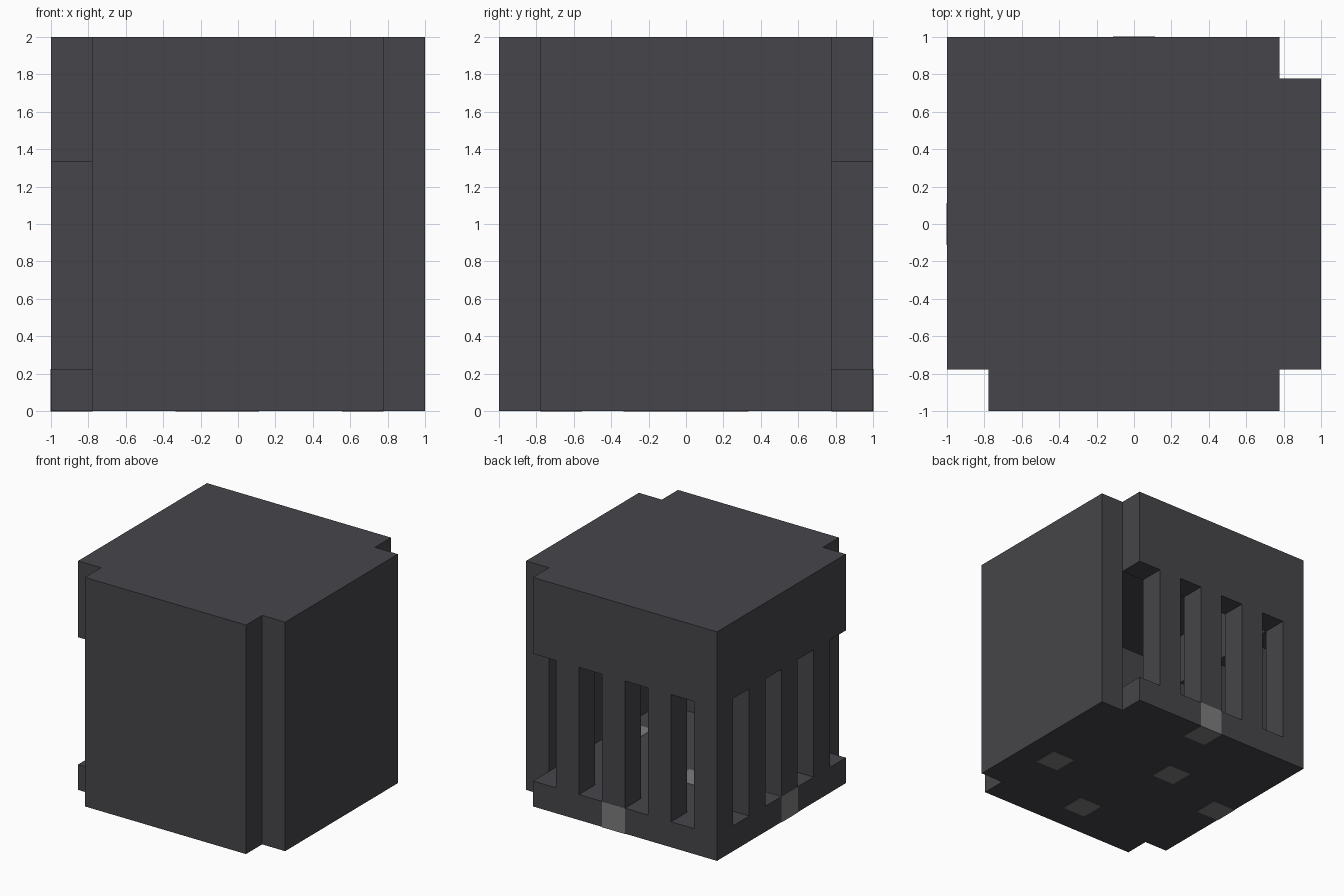
import bpy
import bmesh

cube = bpy.data.objects.get("Cube")
if cube:
    bpy.data.objects.remove(cube, do_unlink=True)

N = 9            # grid cells along each side
U = 2 / N        # size of one cell


def material(name, color):
    m = bpy.data.materials.new(name)
    m.use_nodes = True
    m.diffuse_color = (*color, 1)
    bsdf = next(n for n in m.node_tree.nodes if n.type == "BSDF_PRINCIPLED")
    bsdf.inputs["Base Color"].default_value = (*color, 1)
    bsdf.inputs["Roughness"].default_value = 0.9
    return m


CHARCOAL = material("charcoal", (0.061, 0.060, 0.068))
GREY = material("mid grey", (0.205, 0.205, 0.205))


def finish(name, bm, mat):
    bmesh.ops.recalc_face_normals(bm, faces=bm.faces)
    mesh = bpy.data.meshes.new(name)
    bm.to_mesh(mesh)
    bm.free()
    mesh.materials.append(mat)
    obj = bpy.data.objects.new(name, mesh)
    bpy.context.collection.objects.link(obj)
    return obj


def prism(name, outline, origin, depth, mat):
    """Extrude an outline of grid points; origin and depth are 3D functions of it."""
    bm = bmesh.new()
    verts = [bm.verts.new(origin(a, b)) for a, b in outline]
    face = bm.faces.new(verts)
    ext = bmesh.ops.extrude_face_region(bm, geom=[face])
    moved = [v for v in ext["geom"] if isinstance(v, bmesh.types.BMVert)]
    bmesh.ops.translate(bm, verts=moved, vec=depth)
    return finish(name, bm, mat)


def place(x, y, z):
    return (x * U - 1, y * U - 1, z * U)


def rect(a0, b0, a1, b1):
    return [(a0, b0), (a1, b0), (a1, b1), (a0, b1)]


def comb(start, stop, teeth):
    """Upper band with evenly spaced posts hanging down to the floor."""
    pts = [(start, 8), (start, 6)]
    for t in teeth:
        pts += [(t, 6), (t, 1), (t + 1, 1), (t + 1, 6)]
    pts += [(stop, 6), (stop, 8)]
    return list(dict.fromkeys(pts))


# Floor and roof slabs with three notched corners
plan = [(1, 0), (8, 0), (8, 1), (9, 1), (9, 8), (8, 8),
        (8, 9), (0, 9), (0, 1), (1, 1)]
for name, level in (("floor", 0), ("roof", 8)):
    prism(name, plan, lambda x, y: place(x, y, level), (0, 0, U), CHARCOAL)

# Solid front and left walls
prism("front_wall", rect(1, 1, 8, 8), lambda x, z: place(x, 0, z), (0, U, 0), CHARCOAL)
prism("left_wall", rect(1, 1, 8, 8), lambda y, z: place(8, y, z), (U, 0, 0), CHARCOAL)

# Slotted back and right walls, sharing the corner post
prism("back_slotted_wall", comb(0, 8, (0, 2, 4, 6)),
      lambda x, z: place(x, 8, z), (0, U, 0), CHARCOAL)
prism("right_slotted_wall", comb(1, 8, (2, 4, 6)),
      lambda y, z: place(0, y, z), (U, 0, 0), CHARCOAL)

# Grey blocks set in the floor, a hair proud of the surface
LIP = 0.01
for i, (x, y) in enumerate([(4, 8), (0, 4), (7, 3), (3, 5), (4, 1)]):
    x0, x1 = (x - LIP if x == 0 else x), x + 1
    y0, y1 = y, (y + 1 + LIP if y == 8 else y + 1)
    prism(f"floor_block_{i + 1}", rect(x0, y0, x1, y1),
          lambda a, b: place(a, b, -LIP), (0, 0, U * (1 + 2 * LIP)), GREY)
